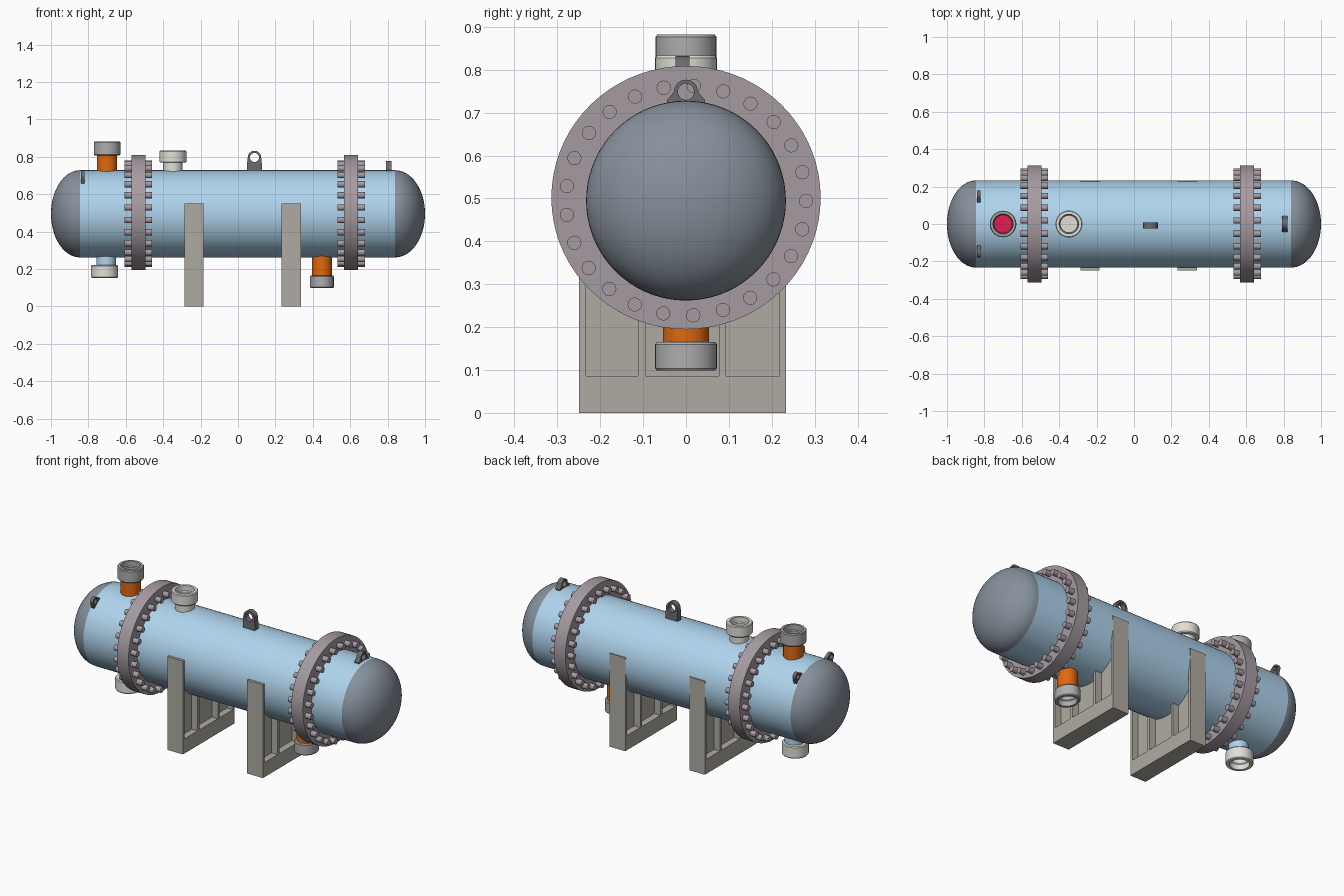
import bpy, bmesh
from math import pi, sin, cos, radians
from mathutils import Matrix, Vector

if "Cube" in bpy.data.objects:
    bpy.data.objects.remove(bpy.data.objects["Cube"])

CZ, R = 0.495, 0.233          # vessel axis height and radius


def mat(name, r, g, b):
    m = bpy.data.materials.new(name)
    m.diffuse_color = (r, g, b, 1)
    m.use_nodes = True
    m.node_tree.nodes["Principled BSDF"].inputs["Base Color"].default_value = m.diffuse_color
    return m


BLUE = mat("light_blue", 0.43, 0.66, 0.85)
SLATE = mat("slate", 0.24, 0.28, 0.33)
MAUVE = mat("mauve_grey", 0.38, 0.33, 0.36)
ORANGE = mat("orange", 0.75, 0.14, 0.005)
STONE = mat("stone", 0.43, 0.41, 0.36)
CREAM = mat("cream", 0.75, 0.74, 0.68)
STEEL = mat("steel", 0.42, 0.42, 0.42)
DARK = mat("dark_grey", 0.15, 0.15, 0.16)
PINK = mat("pink", 0.8, 0.01, 0.1)


def finish(name, bm, material, matrix=None, smooth=True):
    bmesh.ops.remove_doubles(bm, verts=bm.verts, dist=1e-5)
    if matrix is not None:
        bm.transform(matrix)
    bmesh.ops.recalc_face_normals(bm, faces=bm.faces)
    me = bpy.data.meshes.new(name)
    bm.to_mesh(me)
    bm.free()
    ob = bpy.data.objects.new(name, me)
    bpy.context.collection.objects.link(ob)
    me.materials.append(material)
    if smooth:
        bpy.ops.object.select_all(action='DESELECT')
        ob.select_set(True)
        bpy.context.view_layer.objects.active = ob
        bpy.ops.object.shade_smooth_by_angle(angle=radians(35))
    return ob


def lathe(name, profile, material, matrix, n=48, closed=False):
    """Revolve (radius, height) points around local z."""
    bm = bmesh.new()
    pts = profile + profile[:1] if closed else profile
    vs = [bm.verts.new((r, 0, h)) for r, h in pts]
    es = [bm.edges.new(p) for p in zip(vs, vs[1:])]
    bmesh.ops.spin(bm, geom=vs + es, cent=(0, 0, 0), axis=(0, 0, 1),
                   angle=2 * pi, steps=n, use_duplicate=False)
    return finish(name, bm, material, matrix)


def add_box(bm, x0, x1, y0, y1, z0, z1):
    m = Matrix.Translation(((x0 + x1) / 2, (y0 + y1) / 2, (z0 + z1) / 2))
    bmesh.ops.create_cube(bm, size=1, matrix=m @ Matrix.Diagonal((x1 - x0, y1 - y0, z1 - z0, 1)))


AXIS = Matrix.Translation((0, 0, CZ)) @ Matrix.Rotation(pi / 2, 4, 'Y')   # local z -> +x

# Shell and elliptical end heads
lathe("shell", [(R, -0.845), (R, 0.84)], BLUE, AXIS, 72)
for side, x0, depth in (("left", -0.845, -0.155), ("right", 0.84, 0.16)):
    dome = [(R * cos(i * pi / 32), x0 + depth * sin(i * pi / 32)) for i in range(16)]
    lathe(side + "_head", dome + [(0, x0 + depth)], SLATE, AXIS, 72)

# Bolted flange pairs
for side, x0, x1 in (("left", -0.57, -0.495), ("right", 0.567, 0.642)):
    squash = Matrix.Translation((0, 0, 0.502)) @ Matrix.Diagonal((1, 1, 0.978, 1)) @ Matrix.Rotation(pi / 2, 4, 'Y')
    lathe(side + "_flange", [(0.228, x0), (0.314, x0), (0.314, x1), (0.228, x1)],
          MAUVE, squash, 72, True)
    bm = bmesh.new()
    for i in range(25):
        a = radians(-86.5) + i * 2 * pi / 25
        m = Matrix.Translation(((x0 + x1) / 2, 0.28 * cos(a), CZ + 0.268 * sin(a)))
        bmesh.ops.create_cone(bm, cap_ends=True, segments=16, radius1=0.0165, radius2=0.0165,
                              depth=0.147, matrix=m @ Matrix.Rotation(pi / 2, 4, 'Y'))
    finish(side + "_flange_bolts", bm, MAUVE)


# Nozzles: open pipe with a wider open collar; d is +1 up, -1 down
def nozzle(name, x, d, root, joint, tip, pr, cr, pipe_mat, collar_mat, sx=1, cx=0):
    base = Matrix.Translation((x, 0, 0))
    pipe = [(pr, root), (pr, joint + d * 0.01), (pr - 0.008, joint + d * 0.01), (pr - 0.008, root)]
    lathe(name + "_pipe", pipe, pipe_mat, base, 40, True)
    bore = min(pr, cr - 0.017)
    b = 0.005 * d
    collar = [(bore - 0.004, joint), (cr - 0.004, joint), (cr, joint + b), (cr, tip - b),
              (cr - 0.004, tip), (bore, tip), (bore, tip - d * 0.03), (bore - 0.004, tip - d * 0.035)]
    lathe(name + "_collar", collar, collar_mat,
          Matrix.Translation((x + cx, 0, 0)) @ Matrix.Diagonal((sx, 1, 1, 1)), 40, True)


nozzle("channel_inlet", -0.70, 1, 0.70, 0.808, 0.882, 0.054, 0.071, ORANGE, STEEL)
nozzle("shell_inlet", -0.348, 1, 0.70, 0.768, 0.833, 0.052, 0.072, CREAM, CREAM)
nozzle("channel_outlet", -0.705, -1, 0.29, 0.222, 0.152, 0.052, 0.072, BLUE, CREAM, 1, -0.008)
nozzle("shell_outlet", 0.449, -1, 0.29, 0.165, 0.099, 0.054, 0.072, ORANGE, STEEL, 0.88)

# Floors inside the upper nozzles
for name, x, m in (("channel_inlet_floor", -0.70, PINK), ("shell_inlet_floor", -0.348, CREAM)):
    lathe(name, [(0, 0.732), (0.05, 0.732)], m, Matrix.Translation((x, 0, 0)), 32)


# Lifting lugs: tapered plate with round top and eye, drawn as a filled 2D curve
def lug(name, half_base, shoulder, top_r, eye_r, height, thick, matrix):
    c = bpy.data.curves.new(name, 'CURVE')
    c.dimensions, c.fill_mode, c.extrude = '2D', 'BOTH', thick / 2
    yc = height - top_r
    outer = [(-half_base, -0.03), (half_base, -0.03), (half_base, shoulder)]
    outer += [(top_r * cos(i * pi / 16), yc + top_r * sin(i * pi / 16)) for i in range(17)]
    outer += [(-half_base, shoulder)]
    eye = [(eye_r * cos(i * pi / 12), yc + eye_r * sin(i * pi / 12)) for i in range(24)]
    for pts in (outer, eye):
        s = c.splines.new('POLY')
        s.points.add(len(pts) - 1)
        for p, (x, y) in zip(s.points, pts):
            p.co = (x, y, 0, 1)
        s.use_cyclic_u = True
    tmp = bpy.data.objects.new(name + "_curve", c)
    bpy.context.collection.objects.link(tmp)
    bpy.context.view_layer.update()
    me = bpy.data.meshes.new_from_object(tmp.evaluated_get(bpy.context.evaluated_depsgraph_get()))
    bm = bmesh.new()
    bm.from_mesh(me)
    bpy.data.objects.remove(tmp)
    finish(name, bm, DARK, matrix)


UPRIGHT = Matrix.Rotation(pi / 2, 4, 'X')
ACROSS = Matrix.Rotation(pi / 2, 4, 'Z') @ UPRIGHT
lug("middle_lug", 0.039, 0.04, 0.036, 0.024, 0.105, 0.033,
    Matrix.Translation((0.088, -0.008, 0.727)) @ UPRIGHT)
lug("right_lug", 0.044, 0.003, 0.028, 0.019, 0.05, 0.03,
    Matrix.Translation((0.806, 0, 0.727)) @ ACROSS)
for side, s in (("front", 1), ("back", -1)):
    tilt = Matrix.Translation((-0.83, 0, CZ)) @ Matrix.Rotation(s * radians(37.5), 4, 'X')
    lug(side + "_left_lug", 0.033, 0.004, 0.023, 0.014, 0.045, 0.02,
        tilt @ Matrix.Translation((0, 0, R)) @ ACROSS)

# Saddle supports: base, end plates, ribs and a curved web
for side, x0, x1 in (("left", -0.286, -0.185), ("right", 0.233, 0.337)):
    bm = bmesh.new()
    add_box(bm, x0, x1, -0.249, 0.233, 0, 0.086)
    add_box(bm, x0, x1, -0.249, -0.233, 0.086, 0.55)
    add_box(bm, x0, x1, 0.218, 0.233, 0.086, 0.55)
    add_box(bm, x0, x1, -0.112, -0.095, 0.086, 0.30)
    add_box(bm, x0, x1, 0.077, 0.093, 0.086, 0.30)
    xm = (x0 + x1) / 2
    arc = [(0.229 * cos(pi + i * pi / 24), CZ + 0.229 * sin(pi + i * pi / 24)) for i in range(25)]
    outline = [(-0.235, CZ)] + arc + [(0.23, CZ), (0.23, 0.08), (-0.235, 0.08)]
    f = bm.faces.new([bm.verts.new((xm - 0.012, y, z)) for y, z in outline])
    ext = bmesh.ops.extrude_face_region(bm, geom=[f], use_keep_orig=True)
    bmesh.ops.translate(bm, vec=(0.024, 0, 0),
                        verts=[v for v in ext["geom"] if isinstance(v, bmesh.types.BMVert)])
    finish(side + "_saddle", bm, STONE, smooth=False)
